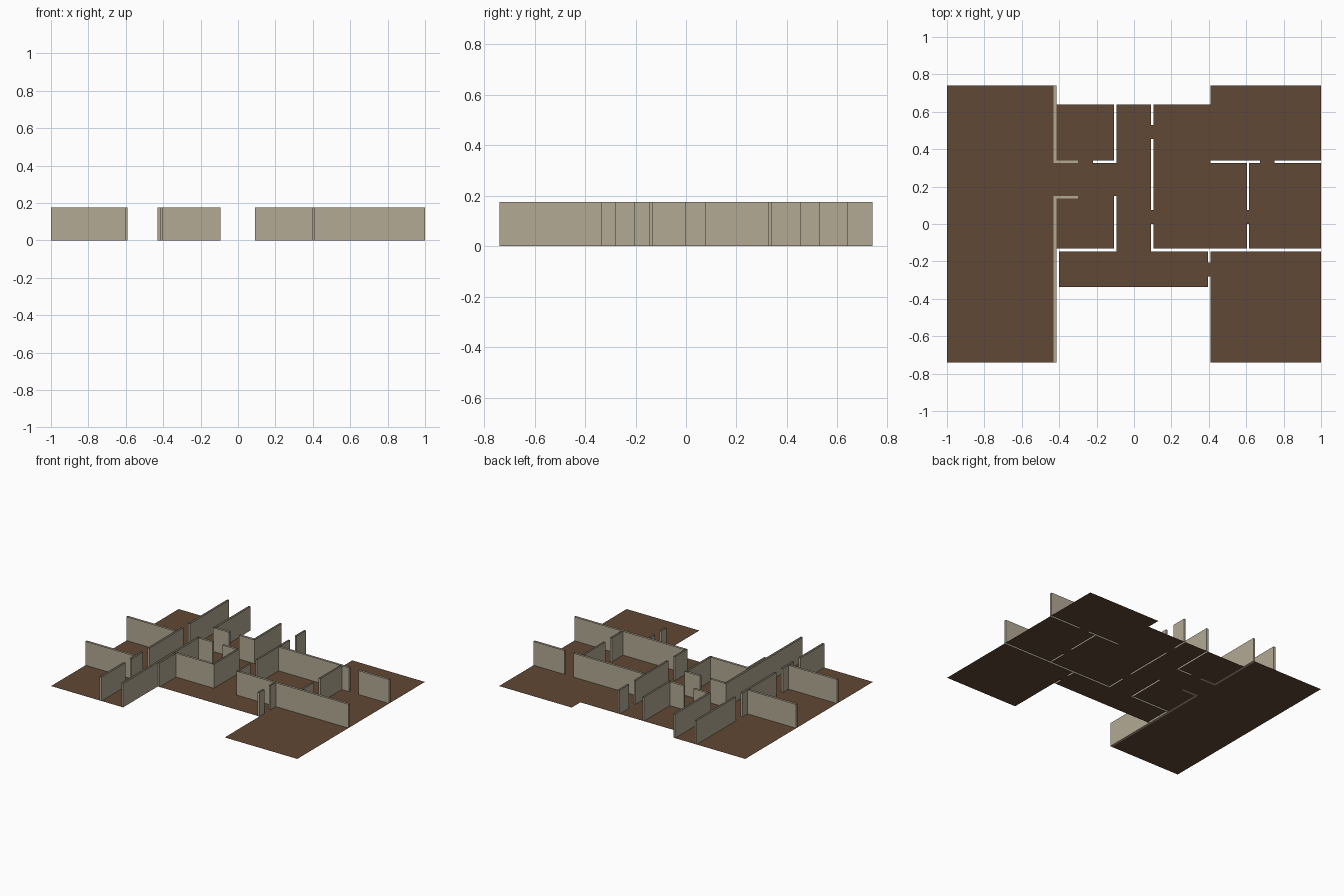
import bpy, bmesh

H = 0.176   # wall height

def material(name, color):
    m = bpy.data.materials.new(name)
    m.diffuse_color = (*color, 1)
    return m

wall_mat = material("plaster", (0.45, 0.40, 0.30))
floor_mat = material("dark_wood", (0.12, 0.065, 0.035))

def make(name, build, items, mat):
    bm = bmesh.new()
    for it in items:
        build(bm, *it)
    me = bpy.data.meshes.new(name)
    bm.to_mesh(me)
    bm.free()
    me.materials.append(mat)
    bpy.context.collection.objects.link(bpy.data.objects.new(name, me))

def rect(bm, x0, x1, y0, y1):
    """Flat floor panel at ground level."""
    bm.faces.new([bm.verts.new(p) for p in ((x0, y0, 0), (x1, y0, 0), (x1, y1, 0), (x0, y1, 0))])

def shell(bm, x0, x1, y0, y1):
    """Four upright sides of a wall, open at top and bottom."""
    c = ((x0, y0), (x1, y0), (x1, y1), (x0, y1))
    lo = [bm.verts.new((x, y, 0)) for x, y in c]
    hi = [bm.verts.new((x, y, H)) for x, y in c]
    for i in range(4):
        j = (i + 1) % 4
        bm.faces.new((lo[i], lo[j], hi[j], hi[i]))

def shell_with_base(bm, *r):
    shell(bm, *r)
    rect(bm, *r)

def along_y(x0, x1, *spans):
    return [(x0, x1, a, b) for a, b in spans]

def along_x(y0, y1, *spans):
    return [(a, b, y0, y1) for a, b in spans]

# Room floors
make("room_floors", rect, [
    (-1, -0.43, -0.74, 0.74),          # left wing
    (-0.43, -0.093, 0.15, 0.325),      # passage to the left wing
    (-0.093, 0.09, -0.147, 0.64),      # central corridor
    (-0.415, -0.107, 0.34, 0.64),      # back left room
    (-0.415, -0.107, -0.132, 0.135),   # middle left room
    (-0.40, 0.396, -0.337, -0.147),    # front hall
    (0.103, 0.603, -0.132, 0.325),     # middle right room
    (0.103, 0.41, 0.325, 0.64),        # back right room
    (0.41, 1, 0.34, 0.74),
    (0.616, 1, -0.132, 0.325),         # far right room
    (0.41, 1, -0.74, -0.147),          # front right room
], floor_mat)

# Floor strips in the doorways
make("door_thresholds", rect, [
    (-0.30, -0.22, 0.325, 0.34),
    (-0.30, -0.107, 0.135, 0.15),
    (0.09, 0.103, 0.455, 0.53),
    (0.09, 0.103, 0.0, 0.075),
    (0.603, 0.616, 0.0, 0.075),
    (0.675, 0.75, 0.325, 0.34),
    (0.396, 0.41, -0.28, -0.207),
], floor_mat)

# Walls beside the left wing, with a base strip
make("left_corridor_walls", shell_with_base,
     along_y(-0.43, -0.415, (-0.74, 0.15), (0.325, 0.74))
     + along_x(0.325, 0.34, (-0.415, -0.30))
     + along_x(0.135, 0.15, (-0.415, -0.30)), wall_mat)

# Left wing partitions
make("left_wing_walls", shell,
     along_y(-0.605, -0.59, (-0.74, -0.465), (-0.39, -0.26), (-0.185, 0.21), (0.285, 0.74))
     + along_x(-0.34, -0.325, (-1, -0.605))
     + along_x(0.135, 0.15, (-1, -0.605)), wall_mat)

# Central corridor and small left rooms
make("central_walls", shell,
     along_y(-0.107, -0.093, (0.325, 0.64), (-0.147, 0.15))
     + along_y(0.09, 0.103, (0.53, 0.64), (0.075, 0.455), (-0.147, 0.0))
     + along_x(0.325, 0.34, (-0.22, -0.107))
     + along_x(0.135, 0.15, (-0.22, -0.107))
     + along_x(-0.147, -0.132, (-0.415, -0.107))
     + along_y(-0.415, -0.40, (-0.337, -0.147)), wall_mat)

# Right wing partitions
make("right_wing_walls", shell,
     along_x(-0.147, -0.132, (0.103, 1))
     + along_x(0.325, 0.34, (0.103, 0.675), (0.75, 1))
     + along_y(0.603, 0.616, (0.075, 0.325), (-0.132, 0.0))
     + along_y(0.396, 0.41, (-0.207, -0.147), (-0.337, -0.28)), wall_mat)
